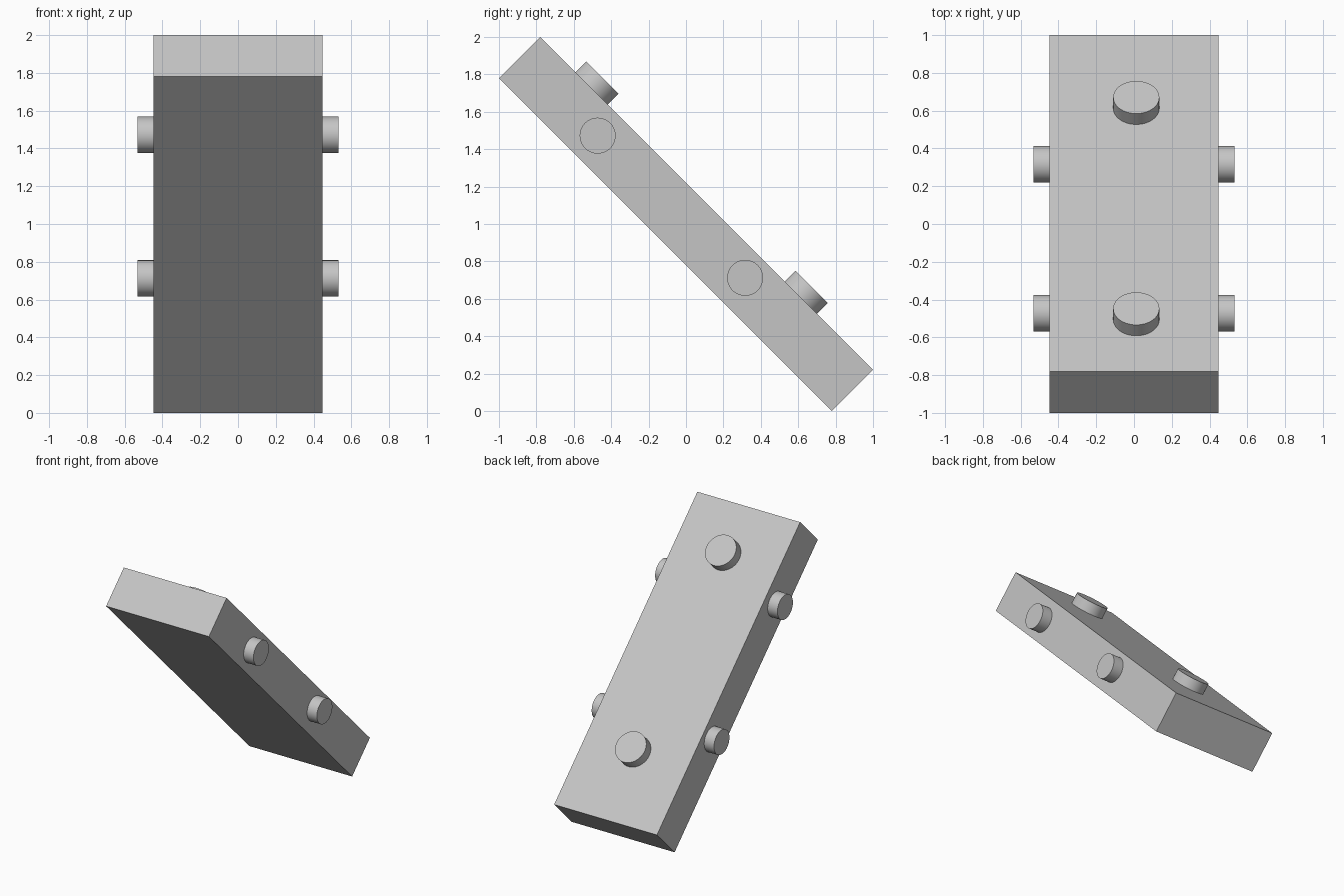
import bpy
import math
from mathutils import Matrix, Vector

cube = bpy.data.objects.get("Cube")
if cube:
    bpy.data.objects.remove(cube, do_unlink=True)

grey = bpy.data.materials.new("light_grey")
grey.use_nodes = True
colour = (0.56, 0.56, 0.56, 1)
grey.diffuse_color = colour
grey.node_tree.nodes["Principled BSDF"].inputs["Base Color"].default_value = colour

# Slab dimensions, and the tilt that leans it towards the front
WIDTH, LENGTH, THICK = 0.894, 2.517, 0.311
tilt = Matrix.Translation((0, 0, 1)) @ Matrix.Rotation(math.radians(-45), 4, "X")


def finish(name, local):
    """Name the active object, place it in the tilted frame and colour it."""
    obj = bpy.context.object
    obj.name = name
    obj.matrix_world = tilt @ local
    obj.data.materials.append(grey)
    return obj


def peg(name, base, direction, radius, height):
    """Round peg rising from a point on the slab, sunk slightly into it."""
    sink = 0.02
    axis = Vector(direction)
    bpy.ops.mesh.primitive_cylinder_add(vertices=64, radius=radius, depth=height + sink)
    centre = Vector(base) + axis * (height - sink) / 2
    turn = axis.to_track_quat("Z", "Y").to_matrix().to_4x4()
    finish(name, Matrix.Translation(centre) @ turn)
    bpy.ops.object.shade_smooth_by_angle(angle=math.radians(30))


# Leaning slab
bpy.ops.mesh.primitive_cube_add(size=1)
finish("slab", Matrix.Diagonal((WIDTH, LENGTH, THICK, 1)))

# Large pegs on the upper face
for name, along in (("upper", -0.87), ("lower", 0.712)):
    peg(name + "_face_peg", (0.012, along, THICK / 2), (0, 0, 1), 0.122, 0.081)

# Small pegs on both edges
for side, sign in (("left", 1), ("right", -1)):
    for name, along, rise in (("upper", -0.668, 0), ("lower", 0.427, 0.02)):
        peg(f"{name}_{side}_peg", (sign * WIDTH / 2, along, rise),
            (sign, 0, 0), 0.096, 0.085)
